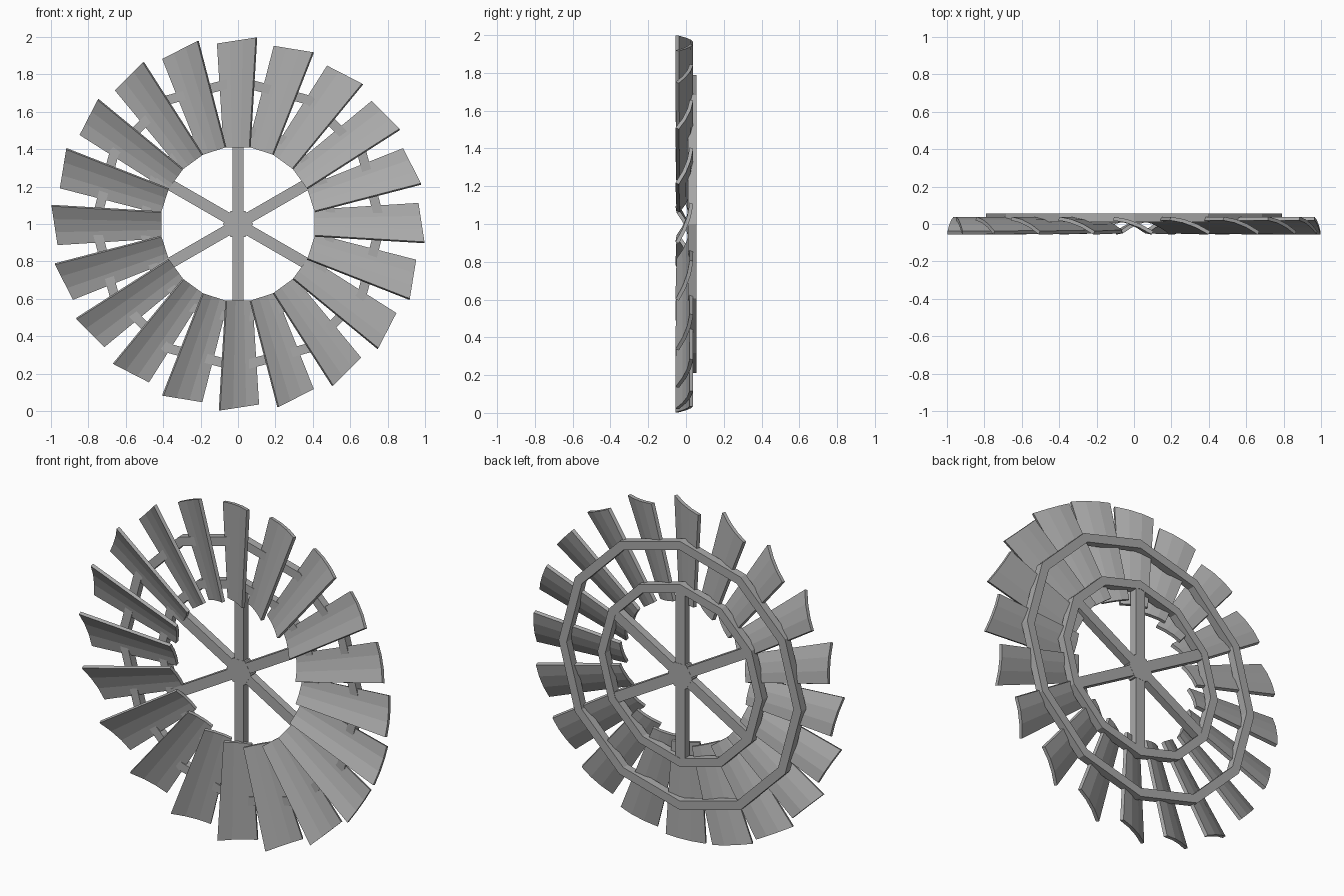
import bpy, bmesh, math
from mathutils import Matrix, Vector

cube = bpy.data.objects.get("Cube")
if cube:
    bpy.data.objects.remove(cube)

CENTRE = Matrix.Translation((0, 0, 1))

grey = bpy.data.materials.new("galvanised_grey")
grey.use_nodes = True
GREY = (0.4, 0.4, 0.4, 1)
grey.diffuse_color = GREY
grey.node_tree.nodes["Principled BSDF"].inputs["Base Color"].default_value = GREY


def turn(degrees):
    """Place a part built pointing up, turned clockwise about the hub."""
    return CENTRE @ Matrix.Rotation(math.radians(degrees), 4, 'Y')


def make_mesh(name, bm):
    bmesh.ops.recalc_face_normals(bm, faces=bm.faces)
    mesh = bpy.data.meshes.new(name)
    bm.to_mesh(mesh)
    bm.free()
    mesh.materials.append(grey)
    return mesh


def place(name, mesh, matrix):
    obj = bpy.data.objects.new(name, mesh)
    obj.matrix_world = matrix
    bpy.context.collection.objects.link(obj)
    return obj


def loft(bm, sections, closed):
    """Skin quads between equal sections; cap the ends when not closed."""
    loops = [[bm.verts.new(p) for p in s] for s in sections]
    pairs = list(zip(loops, loops[1:]))
    if closed:
        pairs.append((loops[-1], loops[0]))
    for a, b in pairs:
        n = len(a)
        for i in range(n):
            j = (i + 1) % n
            bm.faces.new((a[i], a[j], b[j], b[i]))
    if not closed:
        bm.faces.new(loops[0])
        bm.faces.new(loops[-1])


# Pitched, tapered and slightly cambered blade with three facets
def blade_mesh(strips=3, thick=0.02, camber=0.014):
    sections = []
    for k in range(strips + 1):
        t = k / strips
        s = 2 * t - 1
        bow = camber * (1 - s * s)
        pitch = Vector((0.085, 0.205, 0)).normalized() * thick / 2
        inner = Vector((-0.005 + 0.069 * s, -0.009 + 0.032 * s * -1 + bow * 0.7, 0.41))
        outer = Vector((-0.005 + 0.104 * s, -0.009 - 0.038 * s + bow, 0.981 + 0.016 * s))
        sections.append([inner - pitch, outer - pitch, outer + pitch, inner + pitch])
    bm = bmesh.new()
    loft(bm, sections, False)
    return make_mesh("blade", bm)


blade = blade_mesh()
for i in range(20):
    place(f"blade_{i + 1}", blade, turn(i * 18))


# Twelve-sided support rings behind the blades
def ring(name, r_in, r_out, y0, y1, sides=12):
    sections = []
    for i in range(sides):
        a = 2 * math.pi * i / sides
        sections.append([(r * math.sin(a), y, r * math.cos(a))
                         for r, y in ((r_in, y0), (r_out, y0), (r_out, y1), (r_in, y1))])
    bm = bmesh.new()
    loft(bm, sections, True)
    place(name, make_mesh(name, bm), CENTRE)


ring("outer_ring", 0.738, 0.79, 0.01, 0.056)
ring("inner_ring", 0.487, 0.537, 0.01, 0.056)

# Six square spokes
bm = bmesh.new()
bmesh.ops.create_cube(bm, size=1, matrix=Matrix.Translation((0, 0.031, 0.25))
                      @ Matrix.Diagonal((0.06, 0.046, 0.5, 1)))
spoke = make_mesh("spoke", bm)
for i in range(6):
    place(f"spoke_{i + 1}", spoke, turn(i * 60))

# Hexagonal hub with a flat side to each spoke
bm = bmesh.new()
hexagon = [math.radians(60 * i + 30) for i in range(6)]
loft(bm, [[(0.08 * math.sin(a), y, 0.08 * math.cos(a)) for a in hexagon]
          for y in (0.007, 0.055)], False)
place("hub", make_mesh("hub", bm), CENTRE)
